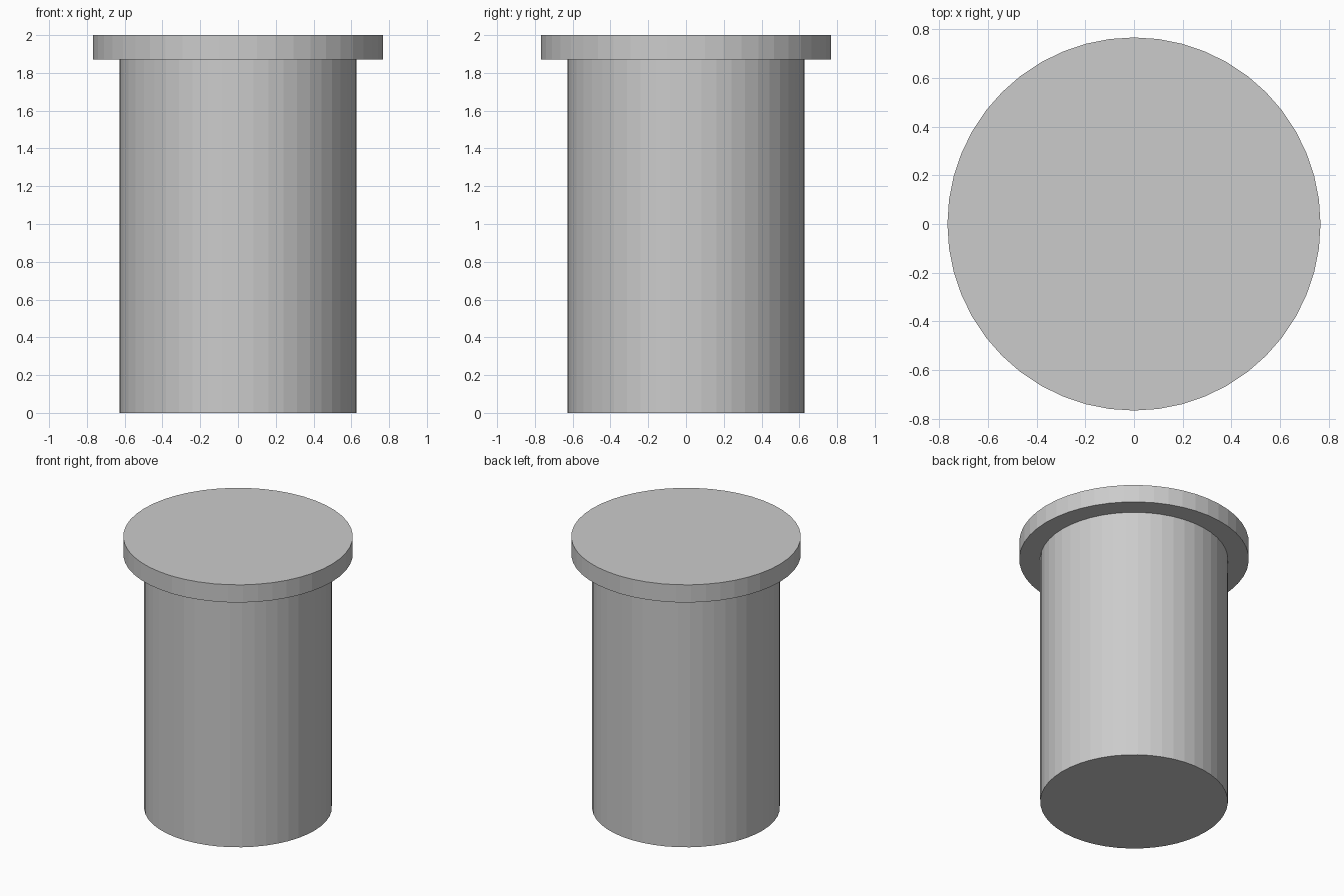
import bpy, bmesh
from math import sin, cos, pi

if "Cube" in bpy.data.objects:
    bpy.data.objects.remove(bpy.data.objects["Cube"])

SIDES = 48
# Half profile (radius, height): shaft, then wider head flange
PROFILE = [(0.627, 0.0), (0.627, 1.87), (0.767, 1.87), (0.767, 2.0)]

# Flanged pin: revolve the profile into one closed, flat-faced solid
bm = bmesh.new()
rings = [[bm.verts.new((r * cos(2 * pi * i / SIDES), r * sin(2 * pi * i / SIDES), z))
          for i in range(SIDES)] for r, z in PROFILE]
for low, high in zip(rings, rings[1:]):
    for i in range(SIDES):
        j = (i + 1) % SIDES
        bm.faces.new((low[i], low[j], high[j], high[i]))

# Bottom and top caps
bm.faces.new(rings[0][::-1])
bm.faces.new(rings[-1])
bm.normal_update()

mesh = bpy.data.meshes.new("flanged_pin")
bm.to_mesh(mesh)
bm.free()
bpy.context.collection.objects.link(bpy.data.objects.new("flanged_pin", mesh))
